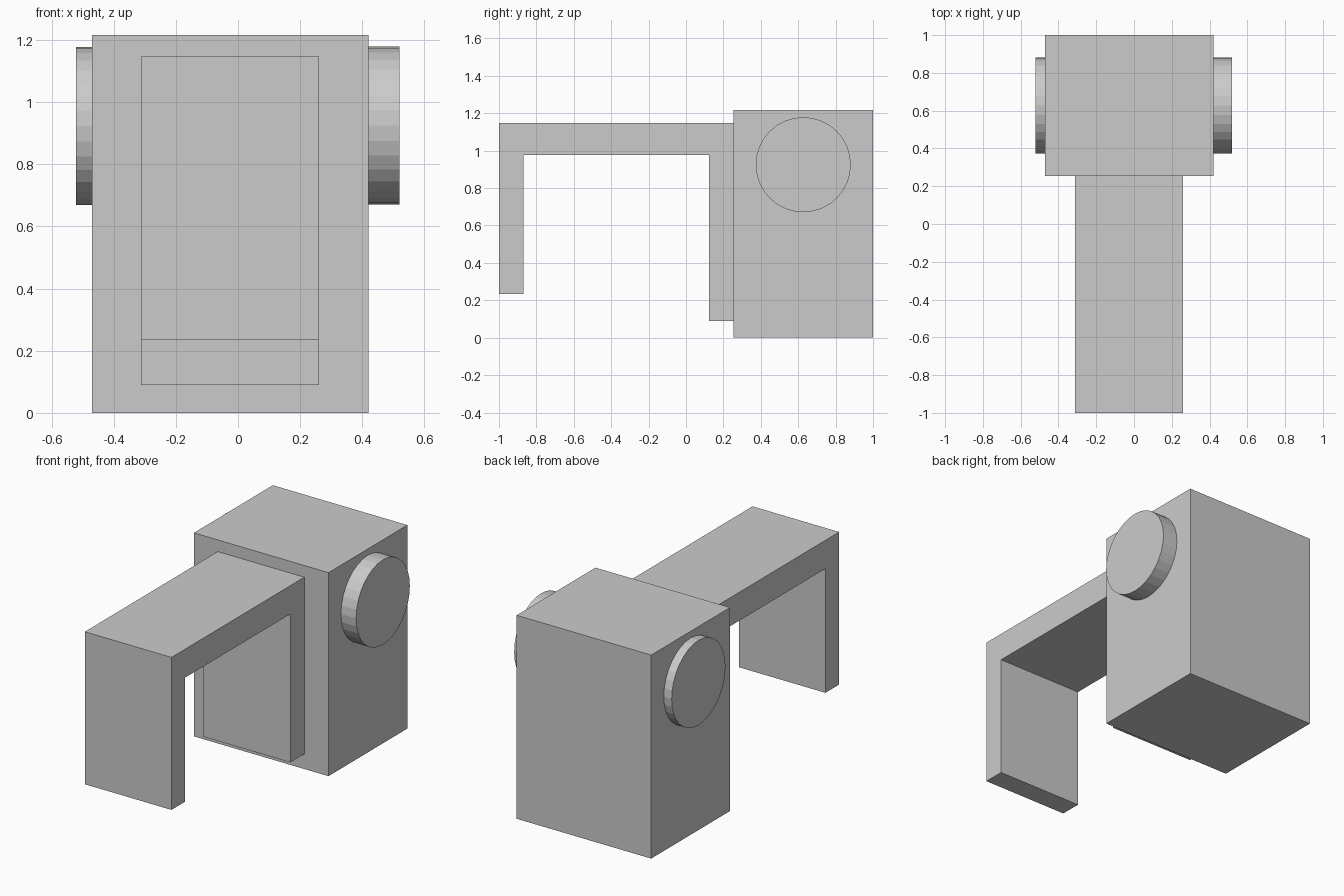
import bpy
import bmesh
from math import pi
from mathutils import Matrix

if "Cube" in bpy.data.objects:
    bpy.data.objects.remove(bpy.data.objects["Cube"])


def finish(name, bm):
    bmesh.ops.recalc_face_normals(bm, faces=bm.faces)
    mesh = bpy.data.meshes.new(name)
    bm.to_mesh(mesh)
    bm.free()
    obj = bpy.data.objects.new(name, mesh)
    bpy.context.collection.objects.link(obj)
    return obj


def extrude_profile(name, points, x0, x1):
    """Sweep a closed (y, z) outline from x0 to x1."""
    bm = bmesh.new()
    face = bm.faces.new([bm.verts.new((x0, y, z)) for y, z in points])
    ext = bmesh.ops.extrude_face_region(bm, geom=[face], use_keep_orig=True)
    verts = [g for g in ext["geom"] if isinstance(g, bmesh.types.BMVert)]
    bmesh.ops.translate(bm, verts=verts, vec=(x1 - x0, 0, 0))
    return finish(name, bm)


def disc(name, x0, x1, y, z, radius):
    """Flat-shaded round plate with its axis along x."""
    bm = bmesh.new()
    place = Matrix.Translation(((x0 + x1) / 2, y, z)) @ Matrix.Rotation(pi / 2, 4, 'Y')
    bmesh.ops.create_cone(bm, cap_ends=True, segments=32, radius1=radius,
                          radius2=radius, depth=x1 - x0, matrix=place)
    return finish(name, bm)


# Main block at the back
extrude_profile("body", [(0.255, 0), (1, 0), (1, 1.217), (0.255, 1.217)], -0.47, 0.42)

# Bridge-shaped arm: front leg, top bar and a longer leg against the body
extrude_profile("arm", [(-1, 0.235), (-0.87, 0.235), (-0.87, 0.977), (0.123, 0.977),
                        (0.123, 0.09), (0.257, 0.09), (0.257, 1.147), (-1, 1.147)],
                -0.313, 0.26)

# Round plates on both sides of the body
disc("right_disc", 0.418, 0.52, 0.627, 0.925, 0.254)
disc("left_disc", -0.522, -0.468, 0.627, 0.923, 0.254)
